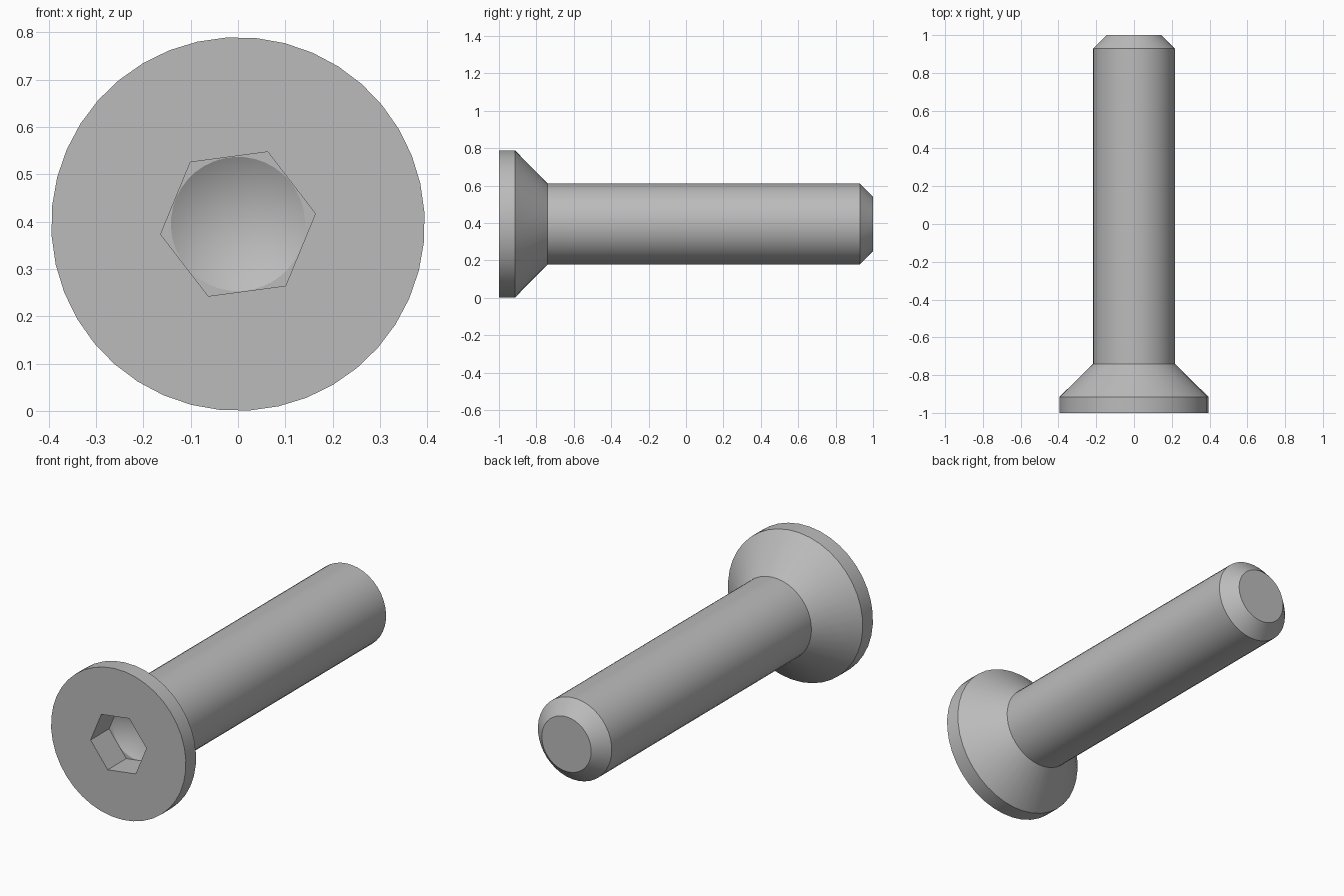
import bpy, bmesh
from math import cos, sin, radians, tau

if "Cube" in bpy.data.objects:
    bpy.data.objects.remove(bpy.data.objects["Cube"], do_unlink=True)

AXIS_Z = 0.395
SEGMENTS = 40

steel = bpy.data.materials.new("grey steel")
steel.use_nodes = True
steel.diffuse_color = (0.5, 0.5, 0.5, 1)
steel.node_tree.nodes["Principled BSDF"].inputs["Base Color"].default_value = (0.5, 0.5, 0.5, 1)

bm = bmesh.new()


def ring(radius, y, count=SEGMENTS, turn=3.5):
    """Closed loop of vertices around the screw axis."""
    angles = [radians(turn) + tau * i / count for i in range(count)]
    return [bm.verts.new((radius * cos(a), y, AXIS_Z + radius * sin(a))) for a in angles]


def loop_edges(verts):
    pairs = zip(verts, verts[1:] + verts[:1])
    return [bm.edges.get(p) or bm.edges.new(p) for p in pairs]


def skin(a, b):
    """Quads between two loops of equal count."""
    for i in range(len(a)):
        j = (i + 1) % len(a)
        bm.faces.new((a[i], a[j], b[j], b[i]))


def fill_between(outer, inner):
    """Flat face with a hole."""
    bmesh.ops.triangle_fill(bm, use_beauty=True, normal=(0, -1, 0),
                            edges=loop_edges(outer) + loop_edges(inner))


# Head rim, countersink, shank and chamfered tip
profile = [(0.395, -1), (0.395, -0.915), (0.2165, -0.74), (0.2165, 0.93), (0.145, 1)]
rings = [ring(r, y) for r, y in profile]
for a, b in zip(rings, rings[1:]):
    skin(a, b)
bm.faces.new(rings[-1])

# Hexagonal socket with a conical drilled bottom
mouth = ring(0.165, -1, 6, 7.6)
floor = ring(0.165, -0.845, 6, 7.6)
drill = ring(0.142, -0.845)
apex = bm.verts.new((0, -0.763, AXIS_Z))
skin(mouth, floor)
fill_between(rings[0], mouth)
fill_between(floor, drill)
for a, b in zip(drill, drill[1:] + drill[:1]):
    bm.faces.new((a, b, apex))

bmesh.ops.recalc_face_normals(bm, faces=bm.faces)
mesh = bpy.data.meshes.new("countersunk_screw")
bm.to_mesh(mesh)
bm.free()
mesh.materials.append(steel)

screw = bpy.data.objects.new("countersunk_screw", mesh)
bpy.context.collection.objects.link(screw)
bpy.ops.object.select_all(action="DESELECT")
screw.select_set(True)
bpy.context.view_layer.objects.active = screw
bpy.ops.object.shade_smooth_by_angle(angle=radians(25))
